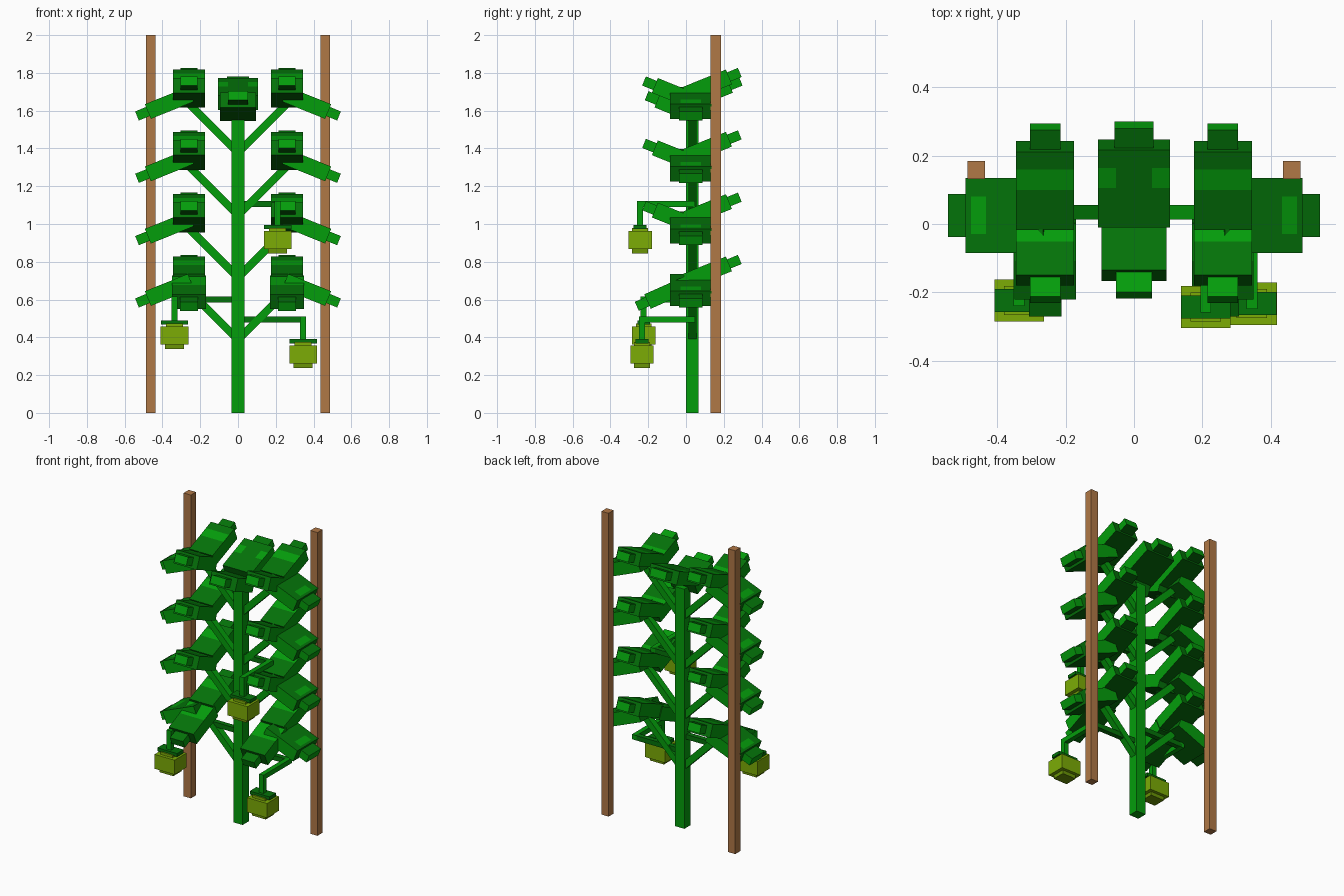
import bpy, bmesh, math
from mathutils import Matrix, Vector

if "Cube" in bpy.data.objects:
    bpy.data.objects.remove(bpy.data.objects["Cube"])


def material(name, r, g, b):
    m = bpy.data.materials.new(name)
    lin = [((c / 255 + 0.055) / 1.055) ** 2.4 if c > 10 else c / 255 / 12.92 for c in (r, g, b)]
    m.diffuse_color = (*lin, 1)
    m.use_nodes = True
    m.node_tree.nodes["Principled BSDF"].inputs["Base Color"].default_value = m.diffuse_color
    return m


DARK = material("dark leaf green", 3, 98, 7)
MID = material("mid leaf green", 4, 115, 9)
BRIGHT = material("bright stem green", 4, 157, 11)
LIME = material("lime fruit", 124, 172, 6)
OLIVE = material("olive fruit", 106, 148, 6)
WOOD = material("stake wood", 176, 120, 70)


def add_box(bm, lo, hi, mat=0):
    """Axis-aligned box from corner lo to corner hi."""
    lo, hi = Vector(lo), Vector(hi)
    xf = Matrix.Translation((lo + hi) / 2) @ Matrix.Diagonal((*(hi - lo), 1))
    verts = bmesh.ops.create_cube(bm, size=1, matrix=xf)["verts"]
    faces = list({f for v in verts for f in v.link_faces})
    for f in faces:
        f.material_index = mat
    return faces


def finish(name, bm, mats, matrix=Matrix()):
    mesh = bpy.data.meshes.new(name)
    bmesh.ops.transform(bm, matrix=matrix, verts=bm.verts)
    bmesh.ops.recalc_face_normals(bm, faces=bm.faces)
    bm.to_mesh(mesh)
    bm.free()
    for m in mats:
        mesh.materials.append(m)
    ob = bpy.data.objects.new(name, mesh)
    bpy.context.collection.objects.link(ob)
    return ob


def box(name, lo, hi, mat):
    bm = bmesh.new()
    add_box(bm, lo, hi)
    finish(name, bm, [mat])


def leaf(name, base, yaw, pitch, length, width, tip_width, band, spread="all", tip_top=1):
    """Thick blade along local x with a bright band on top, bright edges and a narrow tip.
    band is (start, end) as fractions of the length; spread limits it to middle or sides."""
    t = 0.042
    bm = bmesh.new()
    add_box(bm, (0, -width / 2, -t), (length, width / 2, t))
    planes = [((c * length, 0, 0), (1, 0, 0)) for c in band]
    if spread != "all":
        planes += [((0, s * width / 4, 0), (0, 1, 0)) for s in (-1, 1)]
    for co, no in planes:
        bmesh.ops.bisect_plane(bm, geom=bm.verts[:] + bm.edges[:] + bm.faces[:],
                               plane_co=co, plane_no=no)
    bm.normal_update()
    for f in bm.faces:
        c, n = f.calc_center_median(), f.normal
        if n.z < -0.5:
            f.material_index = 0
        elif abs(n.y) > 0.5:
            f.material_index = 2
        elif n.z > 0.5 and band[0] < c.x / length < band[1]:
            inside = abs(c.y) < width / 4
            f.material_index = 2 if spread == "all" or inside == (spread == "middle") else 1
        else:
            f.material_index = 1
    tip = add_box(bm, (length - 0.02, -tip_width / 2, -0.026), (length + 0.062, tip_width / 2, 0.026), 2)
    bm.normal_update()
    for f in tip:
        if f.normal.z > 0.5:
            f.material_index = tip_top
        elif f.normal.z < -0.5:
            f.material_index = 0
    rot = Matrix.Rotation(math.radians(yaw), 4, 'Z') @ Matrix.Rotation(math.radians(-pitch), 4, 'Y')
    finish(name, bm, [DARK, MID, BRIGHT], Matrix.Translation(base) @ rot)


def fruit(name, x, y, z, beam_z):
    """Hanging fruit (z is the body underside) with cap, stalk and two-part arm."""
    bm = bmesh.new()
    add_box(bm, (x - 0.073, y - 0.062, z), (x + 0.073, y + 0.062, z + 0.095))
    add_box(bm, (x - 0.05, y - 0.042, z - 0.024), (x + 0.05, y + 0.042, z), 1)
    add_box(bm, (x - 0.045, y - 0.042, z + 0.095), (x + 0.045, y + 0.042, z + 0.112))
    finish(name, bm, [LIME, OLIVE])
    box(name + "_cap", (x - 0.072, y - 0.034, z + 0.106), (x + 0.072, y + 0.034, z + 0.128), MID)
    h = 0.016
    box(name + "_stalk", (x - h, y - h, z + 0.128), (x + h, y + h, beam_z + h), BRIGHT)
    box(name + "_arm_forward", (x - h, y - h, beam_z - h), (x + h, 0.048, beam_z + h), BRIGHT)
    box(name + "_arm_side", (min(0, x), 0.016, beam_z - h), (max(0, x), 0.048, beam_z + h), MID)


# Support stakes and main stem
for s, side in ((-1, "left"), (1, "right")):
    box("stake_" + side, (s * 0.462 - 0.026, 0.131, 0), (s * 0.462 + 0.026, 0.184, 2), WOOD)
box("main_stem", (-0.034, 0, 0), (0.034, 0.066, 1.58), BRIGHT)

# Bright band on each kind of leaf
BACK, FRONT, OUTER = (0.51, 0.77), (0.02, 0.5), (0.74, 0.93)

# Four tiers of side branches, each with three leaves
for tier in range(4):
    z = 0.697 + 0.33 * tier
    for s, side in ((-1, "left"), (1, "right")):
        tag = f"{side}_{tier + 1}"
        bm = bmesh.new()
        add_box(bm, (0, -0.021, -0.021), (0.37, 0.021, 0.021))
        rot = Matrix.Rotation(math.radians(-45 if s > 0 else -135), 4, 'Y')
        finish("branch_" + tag, bm, [BRIGHT], Matrix.Translation((0, 0.034, z - 0.31)) @ rot)
        leaf("outer_leaf_" + tag, (s * 0.25, 0.025, z), 0 if s > 0 else 180,
             -22, 0.245, 0.22, 0.125, OUTER, "middle")
        leaf("back_leaf_" + tag, (s * 0.26, 0.0, z), 90, 22, 0.245, 0.17, 0.09, BACK)
        if tier == 0:
            leaf("front_leaf_" + tag, (s * 0.26, 0.02, z - 0.008), -90, -24, 0.245, 0.18, 0.095, FRONT)
        else:
            leaf("front_leaf_" + tag, (s * 0.26, 0.03, z - 0.032), -90, 22, 0.21, 0.17, 0.09, FRONT, tip_top=2)

# Crown leaves on top of the stem
leaf("crown_back_leaf", (0, 0.005, 1.642), 90, 22, 0.245, 0.21, 0.115, BACK, "sides")
leaf("crown_front_leaf", (0, 0.03, 1.583), -90, 22, 0.195, 0.19, 0.105, (0.02, 0.3), tip_top=2)

# Hanging fruits
fruit("fruit_upper", 0.21, -0.243, 0.868, 1.105)
fruit("fruit_left", -0.336, -0.224, 0.362, 0.6)
fruit("fruit_lower", 0.345, -0.233, 0.262, 0.495)
